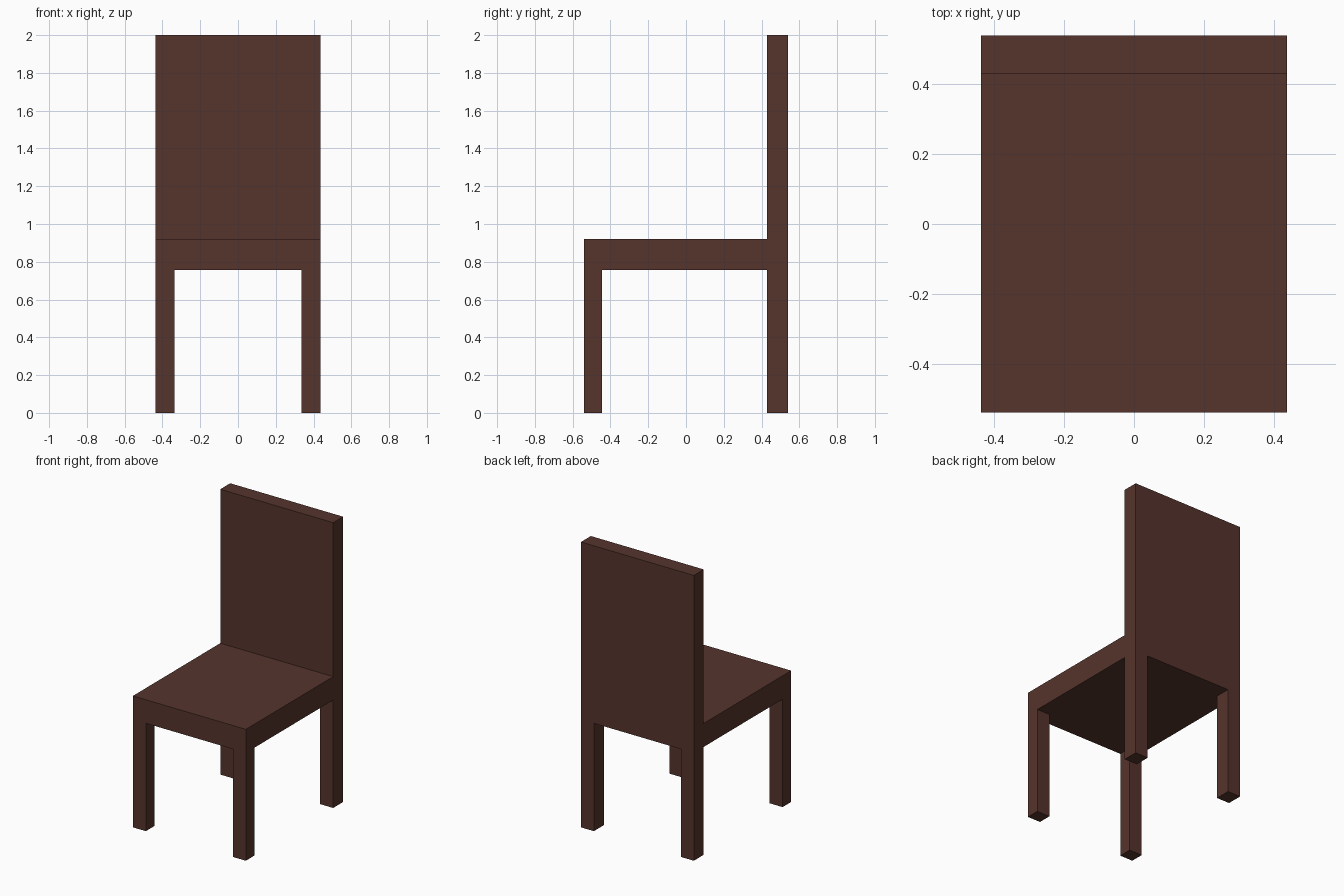
import bpy
import bmesh

if "Cube" in bpy.data.objects:
    bpy.data.objects.remove(bpy.data.objects["Cube"])

# Main dimensions
HALF_W = 0.438              # half width of the chair
LEG_IN = 0.337              # inner side of each leg
FRONT, BACK = -0.539, 0.539
FRONT_LEG_Y = -0.445        # rear side of the front legs
BACKREST_Y = 0.429          # front side of the backrest
SEAT_LOW, SEAT_TOP, TOP = 0.756, 0.921, 2.0

wood = bpy.data.materials.new("dark brown wood")
wood.diffuse_color = (0.093, 0.0343, 0.0252, 1.0)
wood.use_nodes = True
wood.node_tree.nodes["Principled BSDF"].inputs["Base Color"].default_value = wood.diffuse_color


def extrude_profile(name, profile, y0, y1):
    """Extrude a flat x-z outline from y0 to y1."""
    bm = bmesh.new()
    face = bm.faces.new([bm.verts.new((x, y0, z)) for x, z in profile])
    result = bmesh.ops.extrude_face_region(bm, geom=[face], use_keep_orig=True)
    moved = [v for v in result["geom"] if isinstance(v, bmesh.types.BMVert)]
    bmesh.ops.translate(bm, verts=moved, vec=(0, y1 - y0, 0))
    bmesh.ops.recalc_face_normals(bm, faces=bm.faces)
    mesh = bpy.data.meshes.new(name)
    bm.to_mesh(mesh)
    bm.free()
    mesh.materials.append(wood)
    obj = bpy.data.objects.new(name, mesh)
    bpy.context.collection.objects.link(obj)
    return obj


def rect(x0, x1, z0, z1):
    return [(x0, z0), (x1, z0), (x1, z1), (x0, z1)]


# Seat slab, running up to the backrest
extrude_profile("seat", rect(-HALF_W, HALF_W, SEAT_LOW, SEAT_TOP), FRONT, BACKREST_Y)

# Front legs
for side, x0, x1 in (("left", -HALF_W, -LEG_IN), ("right", LEG_IN, HALF_W)):
    extrude_profile(f"front_leg_{side}", rect(x0, x1, 0, SEAT_LOW), FRONT, FRONT_LEG_Y)

# Backrest and back legs in one arch-shaped panel
half = [(LEG_IN, SEAT_LOW), (LEG_IN, 0), (HALF_W, 0), (HALF_W, TOP)]
arch = half + [(-x, z) for x, z in reversed(half)]
extrude_profile("backrest_with_back_legs", arch, BACKREST_Y, BACK)
